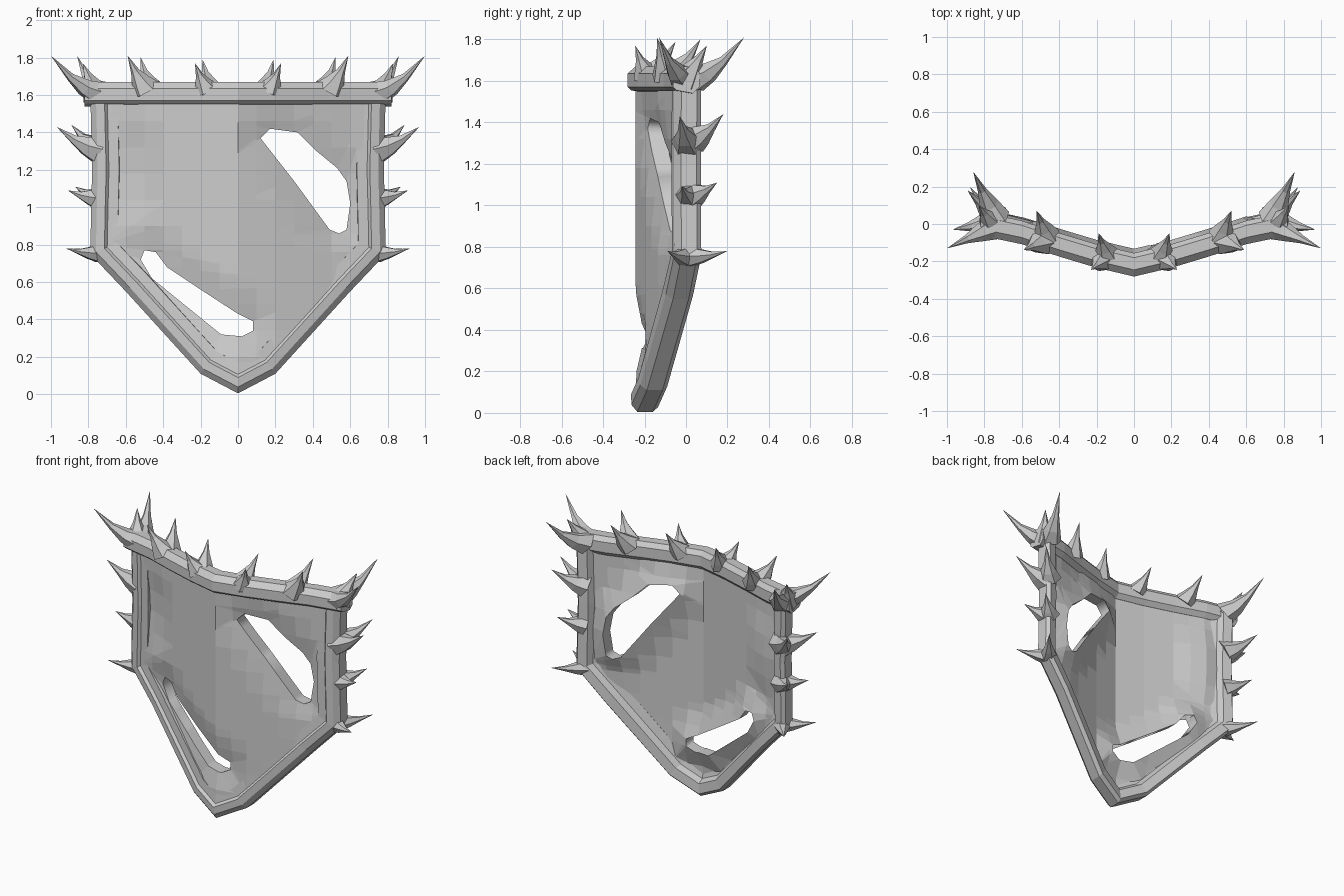
import bpy, bmesh
from mathutils import Vector
from mathutils.geometry import intersect_point_line

if "Cube" in bpy.data.objects:
    bpy.data.objects.remove(bpy.data.objects["Cube"])

# depth of the bent shield for a given x
BEND = [(0, -.215), (.2, -.168), (.4, -.108), (.6, -.042), (.8, 0), (1, .04)]


def bend(x):
    x = abs(x)
    for (x0, y0), (x1, y1) in zip(BEND, BEND[1:]):
        if x <= x1:
            return y0 + (y1 - y0) * (x - x0) / (x1 - x0)
    return .04


def finish(name, bm):
    bmesh.ops.recalc_face_normals(bm, faces=bm.faces)
    me = bpy.data.meshes.new(name)
    bm.to_mesh(me)
    bm.free()
    ob = bpy.data.objects.new(name, me)
    bpy.context.collection.objects.link(ob)
    return ob


def rail(name, path, profile):
    """Sweep an (inset, depth) profile along an x/z path, following the bend."""
    pts = [Vector(p) for p in path]
    bm = bmesh.new()
    rings = []
    for i, p in enumerate(pts):
        a = (p - pts[i - 1]).normalized() if i else (pts[1] - p).normalized()
        b = (pts[i + 1] - p).normalized() if i < len(pts) - 1 else a
        t = (a + b).normalized()
        n = Vector((-t.y, t.x)) / max(t.dot(a), .5)
        ring = []
        for inset, depth in profile:
            q = p + n * inset
            ring.append(bm.verts.new((q.x, bend(q.x) + depth, q.y)))
        rings.append(ring)
    k = len(profile)
    for r, s in zip(rings, rings[1:]):
        for j in range(k):
            bm.faces.new((r[j], r[(j + 1) % k], s[(j + 1) % k], s[j]))
    bm.faces.new(rings[0])
    bm.faces.new(rings[-1])
    return finish(name, bm)


def spike(bm, base, tip, r, lift):
    """Flared, slightly curved thorn with six sides."""
    base, tip = Vector(base), Vector(tip)
    q = (tip - base).to_track_quat('Z', 'Y')
    axis = tip - base
    rings = []
    for f, s in ((0, 1), (.3, .66), (.6, .3)):
        c = base + axis * f + Vector((0, 0, -lift * f * (1 - f) * 4))
        rings.append([bm.verts.new(c + q @ (Vector((1, 0, 0)) * r * s * u
                      + Vector((0, 1, 0)) * r * s * v))
                      for u, v in ((1, 0), (.5, .87), (-.5, .87), (-1, 0), (-.5, -.87), (.5, -.87))])
    top = bm.verts.new(tip)
    for j in range(6):
        m = (j + 1) % 6
        for a, b in zip(rings, rings[1:]):
            bm.faces.new((a[j], a[m], b[m], b[j]))
        bm.faces.new((rings[-1][j], rings[-1][m], top))
    bm.faces.new(rings[0])


# panel with two torn openings
half = [(.2, .2), (.55, .58), (.72, .8), (.72, 1.6)]
outline = [(0, .08)] + half + [(-x, z) for x, z in reversed(half)]
upper_hole = [(.12, 1.37), (.17, 1.42), (.32, 1.4), (.42, 1.3), (.53, 1.21), (.58, 1.14),
              (.6, 1.02), (.58, .88), (.54, .86), (.49, .88), (.3, 1.14)]
lower_hole = [(-.52, .72), (-.5, .77), (-.44, .76), (-.38, .68), (-.2, .56), (0, .43),
              (.08, .39), (.08, .34), (.02, .31), (-.09, .32), (-.3, .49), (-.46, .62)]
cu = bpy.data.curves.new("panel_outline", 'CURVE')
cu.dimensions, cu.fill_mode, cu.extrude = '2D', 'BOTH', .028
for loop in (outline, upper_hole, lower_hole):
    sp = cu.splines.new('POLY')
    sp.points.add(len(loop) - 1)
    for p, (x, z) in zip(sp.points, loop):
        p.co = (x, z, 0, 1)
    sp.use_cyclic_u = True
helper = bpy.data.objects.new("panel_outline", cu)
bpy.context.collection.objects.link(helper)
bpy.context.view_layer.update()
me = bpy.data.meshes.new_from_object(helper.evaluated_get(bpy.context.evaluated_depsgraph_get()))
bpy.data.objects.remove(helper)
bm = bmesh.new()
bm.from_mesh(me)
bmesh.ops.remove_doubles(bm, verts=bm.verts, dist=.0005)
for axis, cuts in ((0, [i * .1 for i in range(-7, 8)]), (1, [.2 + i * .14 for i in range(10)])):
    for c in cuts:
        co, no = [0, 0, 0], [0, 0, 0]
        co[axis], no[axis] = c, 1
        bmesh.ops.bisect_plane(bm, geom=bm.verts[:] + bm.edges[:] + bm.faces[:],
                               plane_co=co, plane_no=no)


def hole_distance(p):
    best = 9
    for loop in (upper_hole, lower_hole):
        for a, b in zip(loop, loop[1:] + loop[:1]):
            a, b = Vector((*a, 0)), Vector((*b, 0))
            q, f = intersect_point_line(p, a, b)
            q = a.lerp(b, min(1, max(0, f)))
            best = min(best, (q - p).length)
    return best


# bend the sheet, thickening the lips of the openings towards the back
for v in bm.verts:
    x, z, d = v.co
    lip = max(0, 1 - hole_distance(Vector((x, z, 0))) / .13)
    dent = max(0, 1 - (((x + .58) / .16) ** 2 + ((z - 1.2) / .3) ** 2))
    v.co = (x, bend(x) + d + lip * (.055 if d > 0 else .03) + dent * .03, z)
finish("shield_panel", bm)

# side and lower rim, swept as one U with a stepped inner lip
right = [(.05, .02), (.2, .11), (.6, .55), (.79, .75), (.785, 1.0), (.78, 1.2), (.79, 1.62)]
rim_path = [(-x, z) for x, z in reversed(right[1:])] + [(0, .005)] + right[1:]
rail("shield_rim", rim_path,
     [(0, -.02), (.03, -.048), (.075, -.05), (.09, -.03), (.145, -.025), (.15, .025),
      (.1, .04), (.08, .075), (.02, .08), (0, .055)])

# top rail
rail("top_rail", [(x, 1.67) for x in (.82, .6, .4, .2, 0, -.2, -.4, -.6, -.82)],
     [(0, -.03), (.035, -.066), (.1, -.066), (.115, -.05), (.13, .03), (.1, .06), (.03, .06), (0, .035)])

# thorns: base, tip, radius, sag
thorns = [
    ((.74, -.01, 1.61), (1.0, -.13, 1.81), .075, .035),
    ((.74, .03, 1.61), (.86, .28, 1.81), .08, .035),
    ((.76, .0, 1.6), (.83, .1, 1.77), .08, .0),
    ((.49, -.09, 1.63), (.59, -.14, 1.81), .08, .012),
    ((.47, -.06, 1.63), (.52, .07, 1.80), .075, .012),
    ((.17, -.19, 1.63), (.23, -.245, 1.77), .07, .01),
    ((.15, -.16, 1.63), (.19, -.05, 1.79), .07, .01),
    ((.74, .01, 1.31), (.97, -.03, 1.43), .085, .02),
    ((.74, .03, 1.32), (.89, .18, 1.44), .08, .02),
    ((.74, .01, 1.05), (.91, -.02, 1.09), .07, .01),
    ((.74, .03, 1.05), (.87, .15, 1.11), .07, .01),
    ((.74, .0, .755), (.92, -.09, .78), .055, .008),
    ((.74, .02, .755), (.88, .2, .78), .055, .008),
]
bm = bmesh.new()
for s in (1, -1):
    for b, t, r, lift in thorns:
        spike(bm, (b[0] * s, b[1], b[2]), (t[0] * s, t[1], t[2]), r, lift)
finish("thorns", bm)
